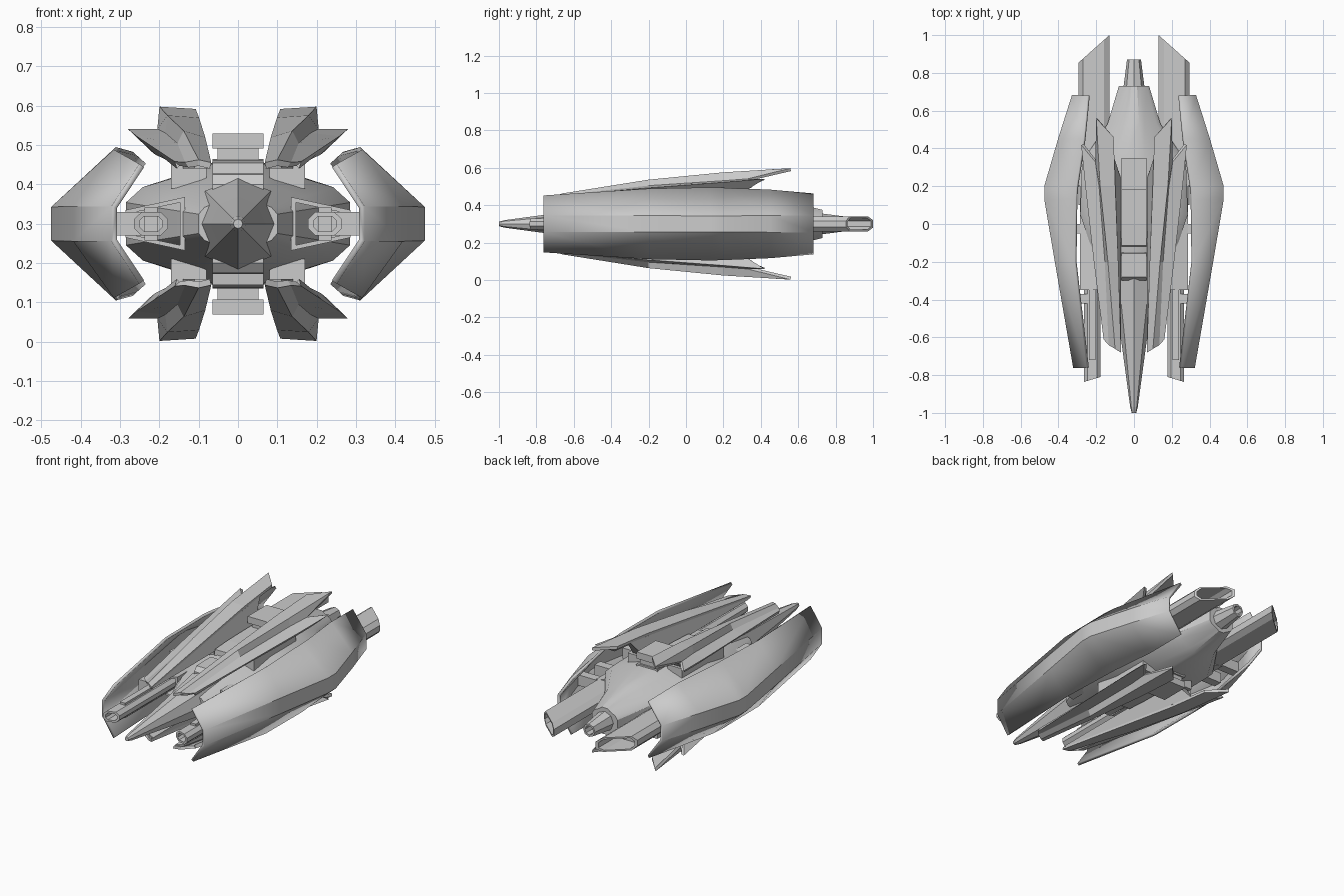
import bpy, bmesh, math

ZC = 0.3  # the craft is symmetric about this height; meshes use z relative to it


def loft(name, rings, closed=True, mirror="", thick=0, smooth=0):
    """Skin a list of point rings; mirror across the given axes."""
    bm = bmesh.new()
    vs = [[bm.verts.new(p) for p in r] for r in rings]
    n = len(vs[0])
    for a, b in zip(vs, vs[1:]):
        for i in range(n if closed else n - 1):
            j = (i + 1) % n
            bm.faces.new((a[i], a[j], b[j], b[i]))
    if closed:
        bm.faces.new(vs[0])
        bm.faces.new(vs[-1])
    bmesh.ops.recalc_face_normals(bm, faces=bm.faces)
    me = bpy.data.meshes.new(name)
    bm.to_mesh(me)
    bm.free()
    ob = bpy.data.objects.new(name, me)
    bpy.context.collection.objects.link(ob)
    ob.location.z = ZC
    if thick:
        s = ob.modifiers.new("thickness", "SOLIDIFY")
        s.thickness, s.offset = thick, 0
    if mirror:
        m = ob.modifiers.new("mirror", "MIRROR")
        m.use_axis = ("X" in mirror, False, "Z" in mirror)
        m.use_mirror_merge = False
    if smooth:
        bpy.ops.object.select_all(action="DESELECT")
        bpy.context.view_layer.objects.active = ob
        ob.select_set(True)
        bpy.ops.object.shade_smooth_by_angle(angle=math.radians(smooth))
    return ob


def octagon(y, r):
    return [(r * math.cos(i * math.pi / 4), y, r * math.sin(i * math.pi / 4)) for i in range(8)]


def sym(half, y):
    """Ring from upper points (x, z), mirrored below the centre plane."""
    pts = half + [(x, -z) for x, z in reversed(half)]
    return [(x, y(x) if callable(y) else y, z) for x, z in pts]


def box(name, x0, x1, y0, y1, z0, z1, mirror):
    ring = lambda y: [(x0, y, z0), (x1, y, z0), (x1, y, z1), (x0, y, z1)]
    return loft(name, [ring(y0), ring(y1)], mirror=mirror)


def hull_ring(y, w, h):
    r = [(0.2 * w, h), (0.4 * w, 0.85 * h), (0.85 * w, 0.6 * h), (w, 0.35 * h)]
    return sym([(-x, z) for x, z in reversed(r)] + r, y)


# Nose cone, main hull and tail nozzle
loft("nose_cone", [octagon(y, r) for y, r in
     [(-1, 0.012), (-0.97, 0.02), (-0.6, 0.07), (-0.27, 0.118), (-0.1, 0.118)]])
loft("hull", [hull_ring(*s) for s in
     [(-0.45, 0.10, 0.07), (-0.2, 0.2, 0.115), (0.05, 0.285, 0.155),
      (0.33, 0.275, 0.16), (0.53, 0.14, 0.125), (0.73, 0.08, 0.075)]], smooth=30)
loft("tail_nozzle", [octagon(0.7, 0.058), octagon(0.73, 0.055), octagon(0.87, 0.037),
                     octagon(0.87, 0.026), octagon(0.8, 0.026)])

# Central spine, above and below
spine = [(-0.3, 0.10), (-0.28, 0.125), (-0.155, 0.128), (-0.15, 0.11),
         (-0.12, 0.11), (-0.115, 0.155), (0.0, 0.162), (0.18, 0.165), (0.35, 0.165)]
loft("spine", [[(-0.065, y, 0.05), (0.065, y, 0.05), (0.065, y, z), (-0.065, y, z)]
               for y, z in spine], mirror="Z")
box("spine_pedestal", -0.052, 0.052, 0.2, 0.34, 0.15, 0.195, "Z")
box("spine_block", -0.065, 0.065, 0.18, 0.35, 0.192, 0.23, "Z")

# Side intakes: trapezoid housing with a recessed mouth
mouth = [(0.135, 0.068), (0.286, 0.035)]
inner = [(0.148, 0.054), (0.274, 0.027)]
loft("side_intake", [sym(mouth, 0.4), sym(mouth, -0.35), sym(inner, -0.35), sym(inner, -0.15)],
     mirror="X")

# Forward guns running out of the intakes
gun = [(0.178, 0.012), (0.197, 0.03), (0.245, 0.03), (0.264, 0.012)]
bore = [(0.192, 0.008), (0.203, 0.019), (0.239, 0.019), (0.25, 0.008)]
tip = lambda x: -0.81 - (x - 0.178) * 0.3
loft("side_gun", [sym(gun, -0.1), sym(gun, tip), sym(bore, tip), sym(bore, -0.7)], mirror="X")
box("gun_rail", 0.205, 0.238, -0.72, -0.2, -0.042, 0.042, "X")

# Rear thrusters with slanted ends
thr = [(0.13, 0.02), (0.16, 0.04), (0.27, 0.04), (0.293, 0.016)]
bore = [(0.142, 0.015), (0.165, 0.031), (0.265, 0.031), (0.282, 0.012)]
scarf = lambda x: 1.0 - (x - 0.13) * 0.89
loft("rear_thruster", [sym(thr, 0.1), sym(thr, scarf), sym(bore, scarf), sym(bore, 0.8)], mirror="X")

# Outer side shields: folded plates bulging in the middle
shield = [(-0.76, 0.245, 0.148, 0.315, 0.042), (-0.2, 0.31, 0.184, 0.412, 0.042),
          (0.13, 0.305, 0.19, 0.468, 0.04), (0.2, 0.30, 0.188, 0.468, 0.04),
          (0.45, 0.262, 0.178, 0.395, 0.042), (0.68, 0.24, 0.158, 0.322, 0.042)]
loft("side_shield", [sym([(xe, ze), (xc, zc)], y) for y, xe, ze, xc, zc in shield],
     closed=False, mirror="X", thick=0.015, smooth=20)
for i, y in enumerate((-0.42, -0.05, 0.2, 0.35)):
    box(f"shield_strut_{i}", 0.24, 0.33 if y < -0.3 else 0.4, y, y + 0.05, -0.03, 0.03, "X")

# Four swept wings: inner edge, ridge, valley, outer edge, lower flange
wing = [
    [(0.07, -0.68, 0.148), (0.10, -0.66, 0.155), (0.13, -0.64, 0.15), (0.155, -0.61, 0.153), (0.15, -0.61, 0.146)],
    [(0.085, -0.2, 0.212), (0.135, -0.2, 0.229), (0.15, -0.2, 0.198), (0.205, -0.2, 0.19), (0.18, -0.2, 0.17)],
    [(0.10, 0.2, 0.262), (0.175, 0.2, 0.269), (0.18, 0.2, 0.225), (0.25, 0.2, 0.22), (0.205, 0.2, 0.182)],
    [(0.108, 0.46, 0.284), (0.198, 0.56, 0.29), (0.2, 0.33, 0.235), (0.272, 0.42, 0.238), (0.215, 0.33, 0.19)],
]
loft("wing", wing, closed=False, mirror="XZ", thick=0.016)

# Inner wing walls and mounts tying the wings to the hull
loft("wing_wall", [
    [(0.07, -0.66, 0.14), (0.11, -0.64, 0.14), (0.11, -0.64, 0.15), (0.073, -0.66, 0.15)],
    [(0.07, -0.1, 0.14), (0.14, -0.1, 0.14), (0.135, -0.1, 0.23), (0.092, -0.1, 0.22)],
    [(0.072, 0.25, 0.15), (0.15, 0.25, 0.15), (0.15, 0.33, 0.27), (0.105, 0.35, 0.27)]],
    mirror="XZ")
box("wing_mount", 0.08, 0.17, -0.1, 0.28, 0.09, 0.17, "XZ")
